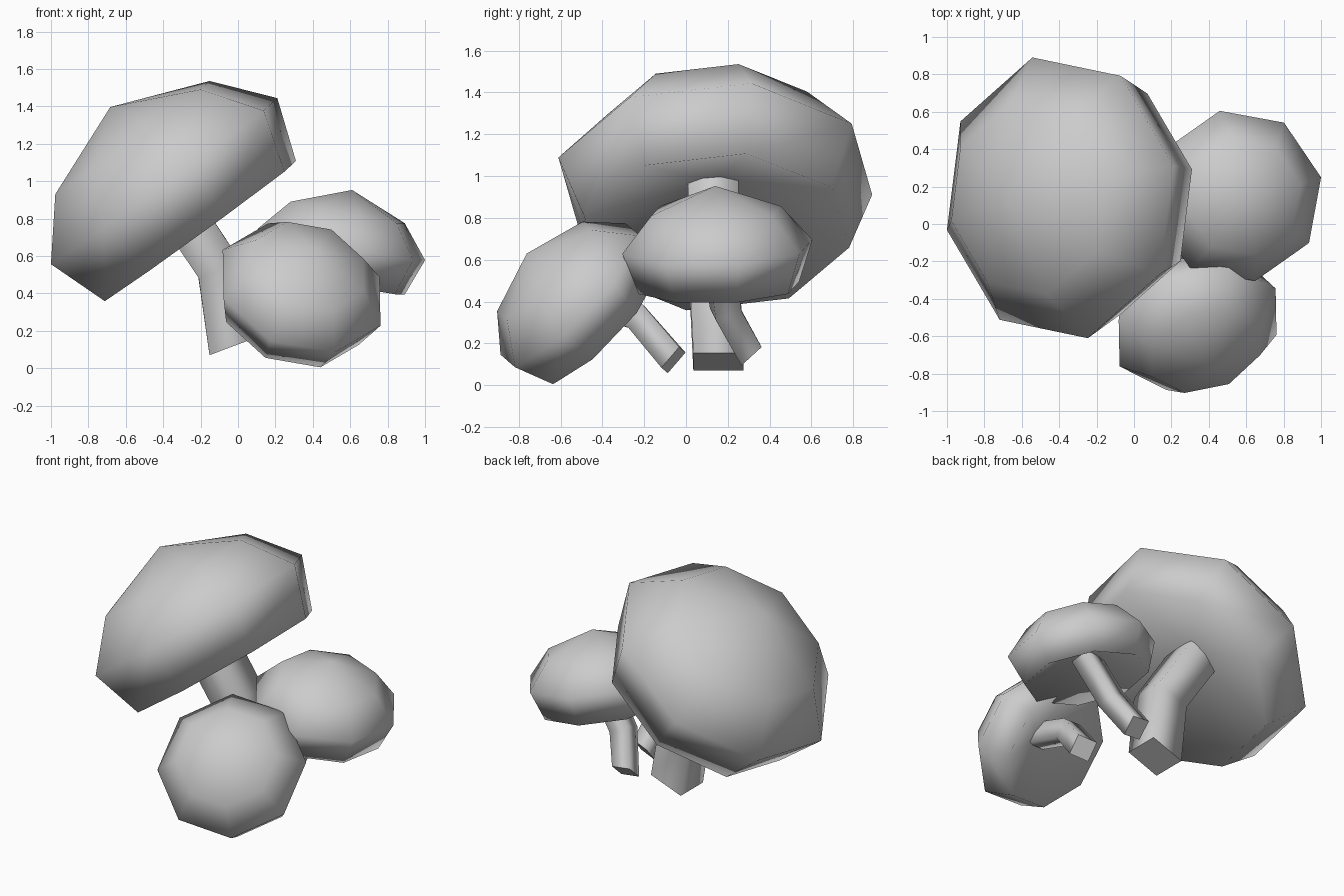
import bpy, bmesh, math
from mathutils import Vector

if "Cube" in bpy.data.objects:
    bpy.data.objects.remove(bpy.data.objects["Cube"])

# Cap profile (radius, height from the widest ring): rim, widest ring, shoulder
CENTRE_UNDER = -0.03
CENTRE_TOP = 0.49
PROFILE = [(0.65, -0.33), (0.77, 0.0), (0.525, 0.288)]


def finish(name, bm, flat=()):
    bmesh.ops.recalc_face_normals(bm, faces=bm.faces)
    for f in bm.faces:
        f.smooth = f not in flat
    mesh = bpy.data.meshes.new(name)
    bm.to_mesh(mesh)
    bm.free()
    obj = bpy.data.objects.new(name, mesh)
    bpy.context.collection.objects.link(obj)
    return obj


def skin(bm, rings):
    for a, b in zip(rings, rings[1:]):
        n = len(a)
        for i in range(n):
            j = (i + 1) % n
            bm.faces.new((a[i], a[j], b[j], b[i]))


def cap(name, centre, u, v, scale):
    """Eight-sided cap with a shallow conical underside; u and v span its widest ring."""
    c = Vector(centre)
    u = Vector(u).normalized()
    v = Vector(v)
    v = (v - u * v.dot(u)).normalized()
    n = u.cross(v)
    bm = bmesh.new()
    rings = []
    for r, h in PROFILE:
        ring = []
        for k in range(8):
            a = k * math.pi / 4
            ring.append(bm.verts.new(c + scale * (r * (u * math.cos(a) + v * math.sin(a)) + h * n)))
        rings.append(ring)
    skin(bm, rings)
    for ring, h in ((rings[0], CENTRE_UNDER), (rings[-1], CENTRE_TOP)):
        tip = bm.verts.new(c + scale * h * n)
        for i in range(8):
            bm.faces.new((ring[i], ring[(i + 1) % 8], tip))
    return finish(name, bm)


def stem(name, path, width, side, base_dir):
    """Bent four-sided stem along a path; base_dir is the tilt of the cut foot."""
    pts = [Vector(p) for p in path]
    bm = bmesh.new()
    rings = []
    for i, p in enumerate(pts):
        d = pts[min(i + 1, len(pts) - 1)] - pts[max(i - 1, 0)]
        if i == 0:
            d = Vector(base_dir)
        d.normalize()
        s = Vector(side)
        s = (s - d * s.dot(d)).normalized()
        t = d.cross(s)
        w = width / 2
        rings.append([bm.verts.new(p + w * (a * s + b * t))
                      for a, b in ((-1, -1), (1, -1), (1, 1), (-1, 1))])
    skin(bm, rings)
    ends = [bm.faces.new(rings[0]), bm.faces.new(rings[-1])]
    return finish(name, bm, ends)


# Large mushroom
cap("large_cap", (-0.395, 0.14, 1.0), (-0.15, 0.76, -0.09), (-0.6, -0.17, -0.44), 1.0)
stem("large_stem", [(-0.04, 0.155, 0.112), (-0.1, 0.135, 0.53), (-0.38, 0.13, 0.95)],
     0.24, (0, 1, 0), (-0.35, 0, 0.93))

# Medium mushroom
cap("medium_cap", (0.553, 0.15, 0.662), (0.45, 0.10, -0.085), (-0.1, 0.45, 0.035), 0.605)
stem("medium_stem", [(0.24, 0.31, 0.145), (0.34, 0.19, 0.36), (0.53, 0.15, 0.63)],
     0.13, (0, 1, 0.5), (0.1, -0.6, 0.65))

# Small front mushroom
cap("front_cap", (0.34, -0.553, 0.43), (-0.18, 0.265, 0.345), (-0.415, -0.2, -0.05), 0.61)
stem("front_stem", [(0.36, -0.06, 0.12), (0.33, -0.24, 0.33), (0.34, -0.53, 0.42)],
     0.13, (1, 0, 0), (-0.3, -0.7, 0.6))
